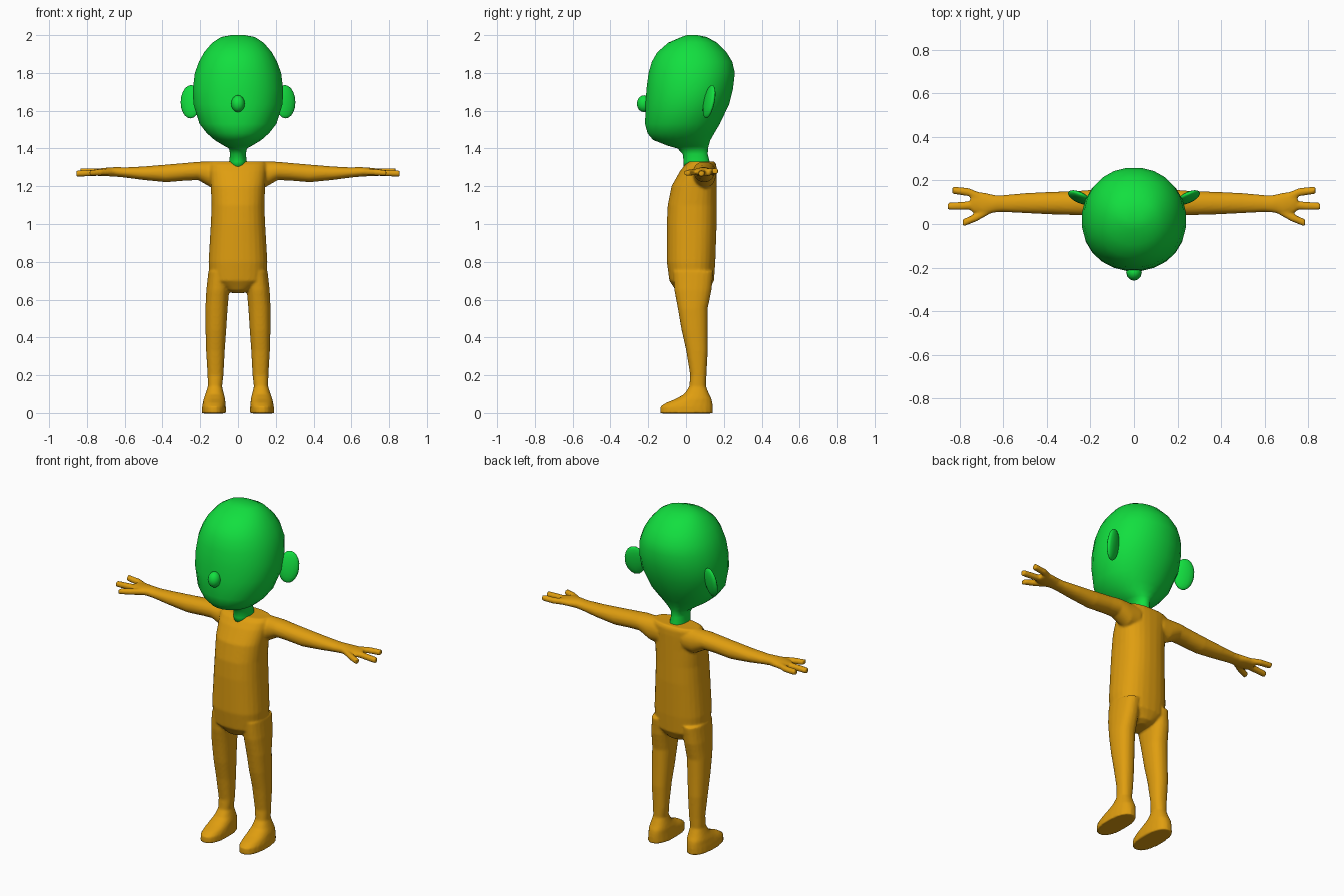
import bpy, bmesh, math
from mathutils import Vector, Matrix


def material(name, rgb):
    m = bpy.data.materials.new(name)
    m.diffuse_color = (*rgb, 1)
    return m


GREEN = material("bright green", (0.006, 0.74, 0.05))
ORANGE = material("amber orange", (0.74, 0.34, 0.005))


def spow(v, p):
    return math.copysign(abs(v) ** p, v)


def loft(bm, rings, n=20, power=2.3):
    """Skin closed rings; each ring is (centre, half axis u, half axis v)."""
    loops = []
    for c, u, v in rings:
        c, u, v = Vector(c), Vector(u), Vector(v)
        loops.append([bm.verts.new(c + u * spow(math.cos(a), 2 / power) + v * spow(math.sin(a), 2 / power))
                      for a in (2 * math.pi * (i + 0.5) / n for i in range(n))])
    faces = [bm.faces.new((a[i], a[(i + 1) % n], b[(i + 1) % n], b[i]))
             for a, b in zip(loops, loops[1:]) for i in range(n)]
    faces += [bm.faces.new(loops[0]), bm.faces.new(loops[-1])]
    bmesh.ops.recalc_face_normals(bm, faces=faces)


def upright(rows):
    """Rows of (z, x centre, half width, front y, back y) as horizontal rings."""
    return [((x, (f + b) / 2, z), (w, 0, 0), (0, (b - f) / 2, 0)) for z, x, w, f, b in rows]


def sideways(rows, s):
    """Rows of (x, y, z, y radius, z radius) as rings across the x axis."""
    return [((s * x, y, z), (0, ry, 0), (0, 0, rz)) for x, y, z, ry, rz in rows]


def finish(bm, name, mat):
    me = bpy.data.meshes.new(name)
    bm.to_mesh(me)
    bm.free()
    me.materials.append(mat)
    me.polygons.foreach_set("use_smooth", [True] * len(me.polygons))
    ob = bpy.data.objects.new(name, me)
    bpy.context.collection.objects.link(ob)
    return ob


# Head and neck
bm = bmesh.new()
loft(bm, upright([
    (1.30, 0, .047, -.013, .125), (1.33, 0, .047, -.013, .125), (1.37, 0, .042, -.018, .115),
    (1.40, 0, .048, -.045, .117), (1.415, 0, .075, -.098, .12), (1.445, 0, .125, -.175, .13),
    (1.48, 0, .165, -.205, .15), (1.53, 0, .205, -.218, .18), (1.635, 0, .238, -.216, .23),
    (1.715, 0, .241, -.211, .25), (1.80, 0, .23, -.2, .26), (1.86, 0, .208, -.182, .246),
    (1.91, 0, .18, -.153, .215), (1.96, 0, .137, -.095, .165), (1.99, 0, .09, -.025, .11),
    (2.0, 0, .035, .005, .06)]), n=24, power=2.1)
finish(bm, "head", GREEN)

# Nose
bm = bmesh.new()
bmesh.ops.create_uvsphere(bm, u_segments=12, v_segments=8, radius=1,
                          matrix=Matrix.Translation((0, -.222, 1.637)) @ Matrix.Diagonal((.036, .038, .045, 1)))
finish(bm, "nose", GREEN)

# Ears, angled back and leaning
for s, side in ((1, "left"), (-1, "right")):
    bm = bmesh.new()
    place = (Matrix.Translation((s * .25, .122, 1.648)) @ Matrix.Rotation(-.2, 4, 'X')
             @ Matrix.Rotation(s * .4, 4, 'Z') @ Matrix.Diagonal((.058, .02, .09, 1)))
    bmesh.ops.create_uvsphere(bm, u_segments=14, v_segments=10, radius=1, matrix=place)
    finish(bm, side + "_ear", GREEN)

# Torso
bm = bmesh.new()
loft(bm, upright([
    (.635, 0, .03, -.02, .09), (.65, 0, .07, -.055, .12), (.70, 0, .15, -.088, .148),
    (.80, 0, .156, -.102, .155), (1.0, 0, .144, -.102, .162), (1.1, 0, .14, -.097, .162),
    (1.2, 0, .144, -.077, .162), (1.28, 0, .15, -.032, .162), (1.315, 0, .15, -.005, .16),
    (1.332, 0, .14, .02, .15)]), n=28, power=2.4)

for s in (1, -1):
    # Leg and foot
    loft(bm, upright([(z, s * (a + b) / 2, (b - a) / 2, f, k) for z, a, b, f, k in [
        (-.002, .063, .192, -.138, .142), (.035, .064, .19, -.136, .142), (.055, .066, .186, -.105, .14),
        (.075, .068, .182, -.055, .135), (.10, .074, .173, -.01, .122), (.14, .084, .16, .017, .106),
        (.20, .077, .161, .022, .108), (.33, .07, .169, .001, .115), (.44, .062, .172, -.024, .114),
        (.55, .055, .173, -.043, .114), (.65, .046, .168, -.062, .135), (.75, .04, .157, -.07, .145)]]))
    # Arm and palm
    loft(bm, sideways([
        (.08, .098, 1.262, .06, .068), (.14, .098, 1.262, .06, .07), (.17, .098, 1.27, .06, .061),
        (.21, .097, 1.281, .059, .049), (.275, .096, 1.277, .055, .047), (.38, .096, 1.268, .052, .047),
        (.5, .096, 1.269, .046, .036), (.6, .094, 1.273, .039, .027), (.64, .093, 1.276, .04, .026),
        (.69, .092, 1.276, .053, .023), (.735, .1, 1.274, .05, .02), (.75, .1, 1.273, .04, .016)], s), power=2.1)
    # Thumb, middle finger, back finger
    for path in ([(.65, .075, 1.276), (.72, .032, 1.274), (.785, .005, 1.27)],
                 [(.70, .09, 1.275), (.78, .084, 1.27), (.855, .081, 1.267)],
                 [(.69, .115, 1.276), (.76, .147, 1.278), (.833, .155, 1.28)]):
        loft(bm, sideways([(*p, .021 - .002 * i, .018 - .001 * i) for i, p in enumerate(path)], s), n=12)

# Fuse the overlapping parts into one smooth skin
body = finish(bm, "body", ORANGE)
fuse = body.modifiers.new("fuse", 'REMESH')
fuse.mode = 'VOXEL'
fuse.voxel_size = .007
fuse.use_smooth_shade = True
soft = body.modifiers.new("soften", 'SMOOTH')
soft.factor = .5
soft.iterations = 4
